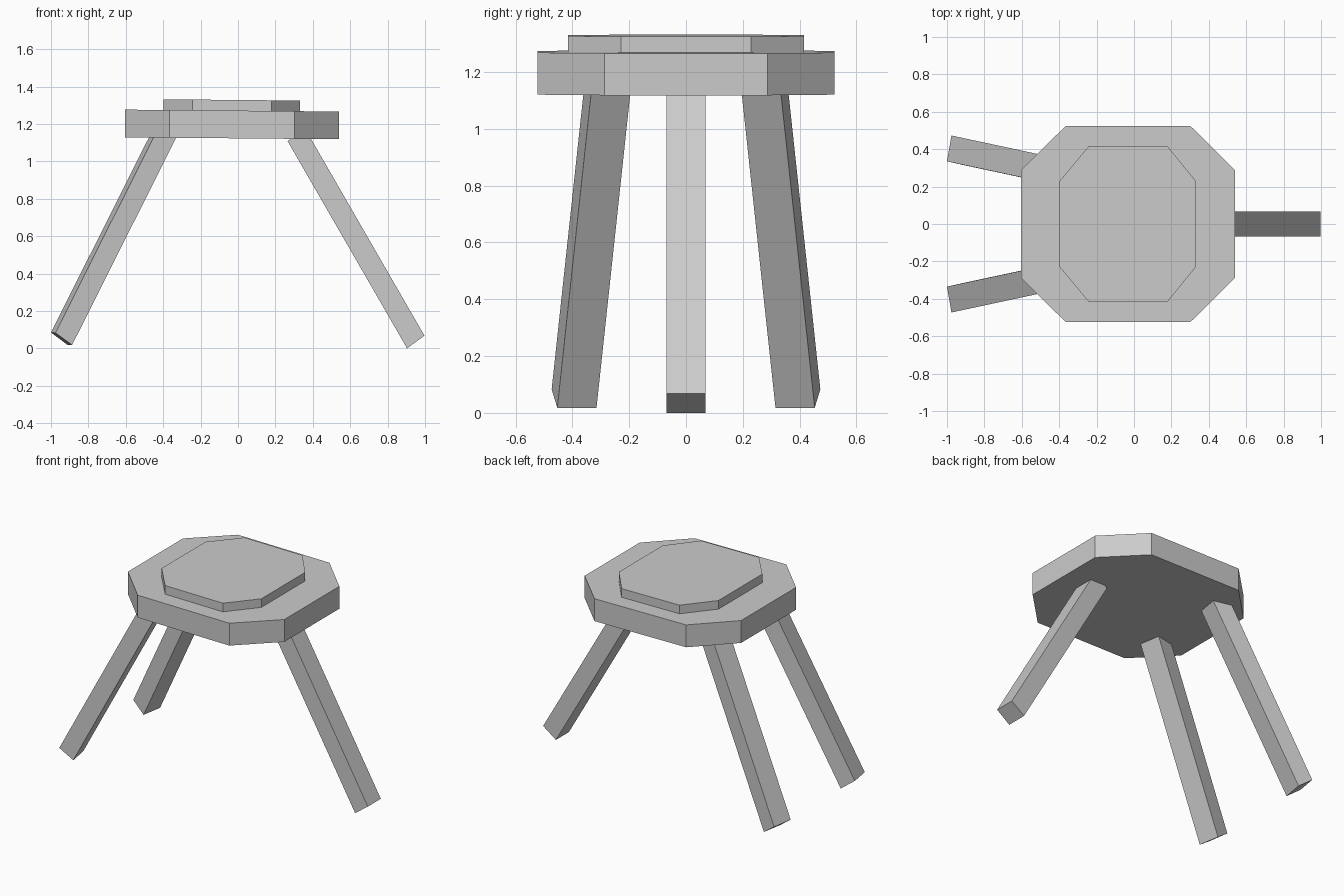
import bpy
import bmesh
from mathutils import Vector

if "Cube" in bpy.data.objects:
    bpy.data.objects.remove(bpy.data.objects["Cube"])

TILT = -0.009  # the seat leans very slightly towards +x


def prism(name, base, offset):
    """Extrude a closed outline of 3D points along an offset."""
    bm = bmesh.new()
    face = bm.faces.new([bm.verts.new(p) for p in base])
    res = bmesh.ops.extrude_face_region(bm, geom=[face], use_keep_orig=True)
    verts = [v for v in res["geom"] if isinstance(v, bmesh.types.BMVert)]
    bmesh.ops.translate(bm, verts=verts, vec=Vector(offset))
    bmesh.ops.recalc_face_normals(bm, faces=bm.faces)
    mesh = bpy.data.meshes.new(name)
    bm.to_mesh(mesh)
    bm.free()
    obj = bpy.data.objects.new(name, mesh)
    bpy.context.collection.objects.link(obj)
    return obj


def octagon_slab(name, half, z, height):
    """Octagon from its +y half outline, mirrored over y."""
    outline = half + [(x, -y) for x, y in reversed(half)]
    prism(name, [(x, y, z + TILT * x) for x, y in outline], (0, 0, height))


# Seat and raised pad
octagon_slab("seat", [(0.54, 0.287), (0.303, 0.523), (-0.367, 0.523), (-0.604, 0.287)], 1.123, 0.148)
octagon_slab("seat_pad", [(0.331, 0.229), (0.18, 0.415), (-0.243, 0.415), (-0.398, 0.229)], 1.27, 0.058)

# Single leg on the +x side
prism("right_leg",
      [(0.904, -0.068, 0.0), (0.997, -0.068, 0.068), (0.997, 0.068, 0.068), (0.904, 0.068, 0.0)],
      (-0.639, 0, 1.108))

# Pair of splayed legs on the -x side
foot = [(-1.0, 0.335, 0.085), (-0.976, 0.473, 0.083), (-0.887, 0.453, 0.018), (-0.911, 0.315, 0.018)]
for name, s in (("left_back_leg", 1), ("left_front_leg", -1)):
    prism(name, [(x, s * y, z) for x, y, z in foot], (0.57, -0.122 * s, 1.135))
